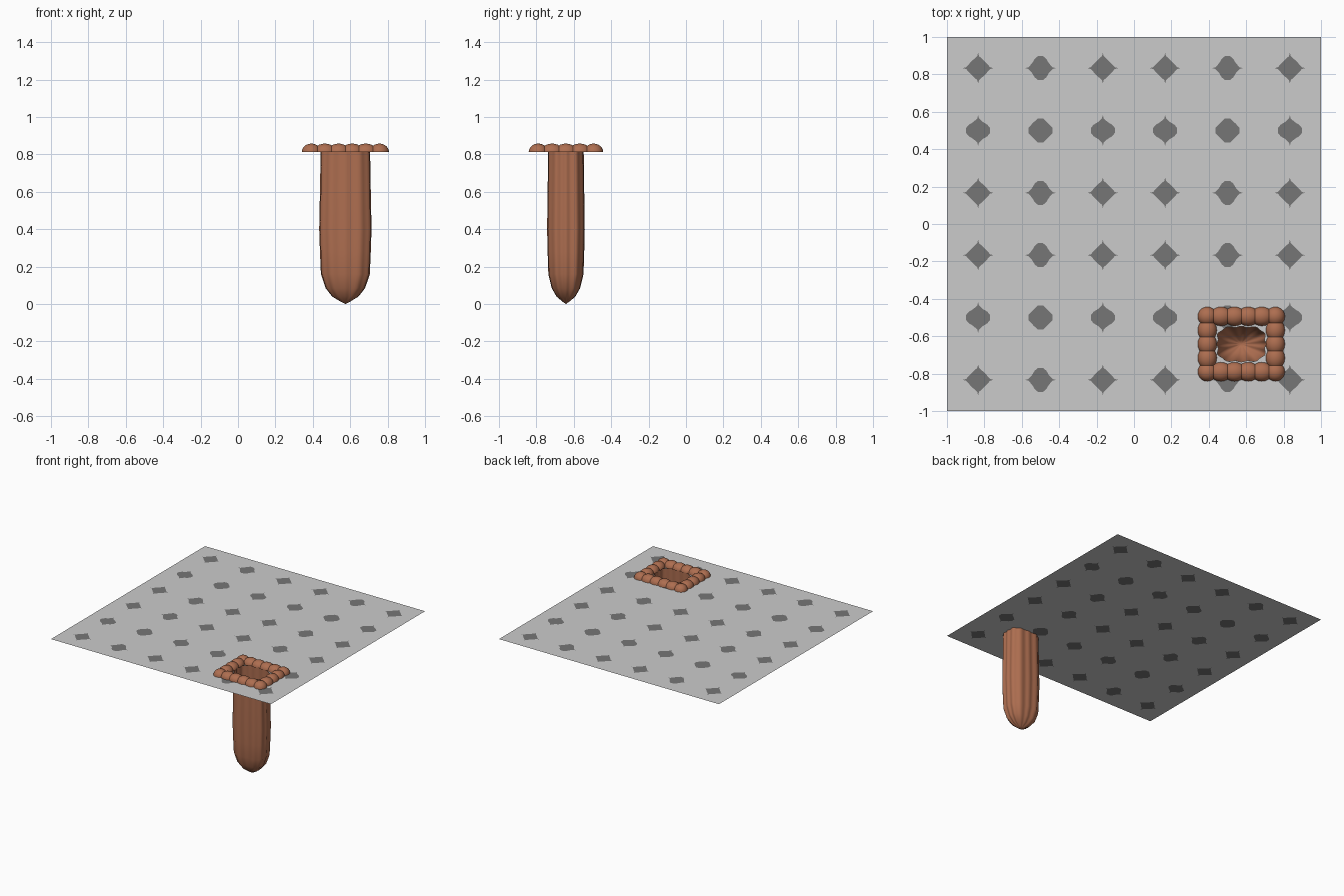
import bpy, bmesh, math
from mathutils import Vector
from mathutils.geometry import delaunay_2d_cdt

if "Cube" in bpy.data.objects:
    bpy.data.objects.remove(bpy.data.objects["Cube"])

CX, CY, Z = 0.574, -0.642, 0.813      # pit centre and ground level


def material(name, rgb):
    m = bpy.data.materials.new(name)
    m.diffuse_color = (*rgb, 1)
    m.use_nodes = True
    m.node_tree.nodes["Principled BSDF"].inputs["Base Color"].default_value = m.diffuse_color
    return m


def add_object(name, bm, mats, smooth=None):
    me = bpy.data.meshes.new(name)
    bm.to_mesh(me)
    bm.free()
    ob = bpy.data.objects.new(name, me)
    bpy.context.collection.objects.link(ob)
    for m in mats:
        me.materials.append(m)
    if smooth:
        bpy.ops.object.select_all(action='DESELECT')
        ob.select_set(True)
        bpy.context.view_layer.objects.active = ob
        bpy.ops.object.shade_smooth_by_angle(angle=math.radians(smooth))
    return ob


GREY = material("light_grey", (0.60, 0.60, 0.60))
DARK = material("dark_grey", (0.18, 0.18, 0.18))
CLAY = material("clay_brown", (0.42, 0.155, 0.08))

# Fluted, rounded-rectangle cross-section of the pit
SEG = 72


def section(scale):
    pts = []
    for i in range(SEG):
        a = 2 * math.pi * i / SEG
        c, s = math.cos(a), math.sin(a)
        r = (abs(c) ** 3.6 + abs(s) ** 3.6) ** (-1 / 3.6)
        r *= 0.965 + 0.035 * math.cos(12 * a)
        pts.append((CX + 0.132 * scale * r * c, CY + 0.095 * scale * r * s))
    return pts


# Pit: sock-shaped single wall, closed at the tip
profile = [(Z + 0.012, 1.0), (0.6, 1.03), (0.4, 1.06), (0.28, 1.03), (0.16, 0.99),
           (0.085, 0.80), (0.04, 0.53), (0.015, 0.22)]
bm = bmesh.new()
rings = [[bm.verts.new((x, y, z)) for x, y in section(k)] for z, k in profile]
for top, low in zip(rings, rings[1:]):
    for i in range(SEG):
        j = (i + 1) % SEG
        bm.faces.new((top[i], low[i], low[j], top[j]))
tip = bm.verts.new((CX, CY, 0))
for i in range(SEG):
    bm.faces.new((rings[-1][i], tip, rings[-1][(i + 1) % SEG]))
add_object("pit", bm, [CLAY], 50)

# Rim: rectangle of overlapping half-domes
HX, HY, NX, NY = 0.182, 0.148, 6, 5
bm = bmesh.new()
for i in range(NX):
    for j in range(NY):
        edge_x, edge_y = i in (0, NX - 1), j in (0, NY - 1)
        if not (edge_x or edge_y):
            continue
        rx = 0.051 if edge_x else 0.060
        ry = 0.051 if edge_y else 0.060
        x = CX - HX + 2 * HX * i / (NX - 1)
        y = CY - HY + 2 * HY * j / (NY - 1)
        dome = bmesh.ops.create_uvsphere(bm, u_segments=20, v_segments=12, radius=1)["verts"]
        bmesh.ops.delete(bm, geom=[v for v in dome if v.co.z < -0.01], context='VERTS')
        for v in [v for v in dome if v.is_valid]:
            v.co = (x + rx * v.co.x, y + ry * v.co.y, Z + 0.045 * v.co.z)
add_object("rim", bm, [CLAY], 50)


# Ground sheet: dark spots and the pit opening are cut into it
def spot(x, y):
    # four-pointed spot; some columns and rows have blunt points
    out = []
    for k in range(4):
        blunt = abs(abs(x if k % 2 else y) - 0.5) < 0.01
        arm = ([(0.048, -0.032), (0.064, -0.014), (0.064, 0.014), (0.048, 0.032)] if blunt else
               [(0.045, -0.026), (0.064, -0.005), (0.082, 0), (0.064, 0.005), (0.045, 0.026)])
        a = k * math.pi / 2
        out += [(x + u * math.cos(a) - v * math.sin(a),
                 y + u * math.sin(a) + v * math.cos(a)) for u, v in arm]
    return out


loops = [[(-1, -1), (1, -1), (1, 1), (-1, 1)], section(1.0)]
loops += [spot((i - 2.5) / 3, (j - 2.5) / 3) for i in range(6) for j in range(6)]
pts, faces = [], []
for loop in loops:
    faces.append(list(range(len(pts), len(pts) + len(loop))))
    pts += [Vector(p) for p in loop]
verts, _, tris, _, _, source = delaunay_2d_cdt(pts, [], faces, 1, 1e-5, True)
bm = bmesh.new()
bv = [bm.verts.new((v.x, v.y, Z)) for v in verts]
for tri, src in zip(tris, source):
    if 1 in src:                      # inside the pit opening
        continue
    f = bm.faces.new([bv[i] for i in tri])
    f.material_index = 1 if max(src) > 1 else 0
bmesh.ops.delete(bm, geom=[v for v in bm.verts if not v.link_faces], context='VERTS')
add_object("ground_sheet", bm, [GREY, DARK])
